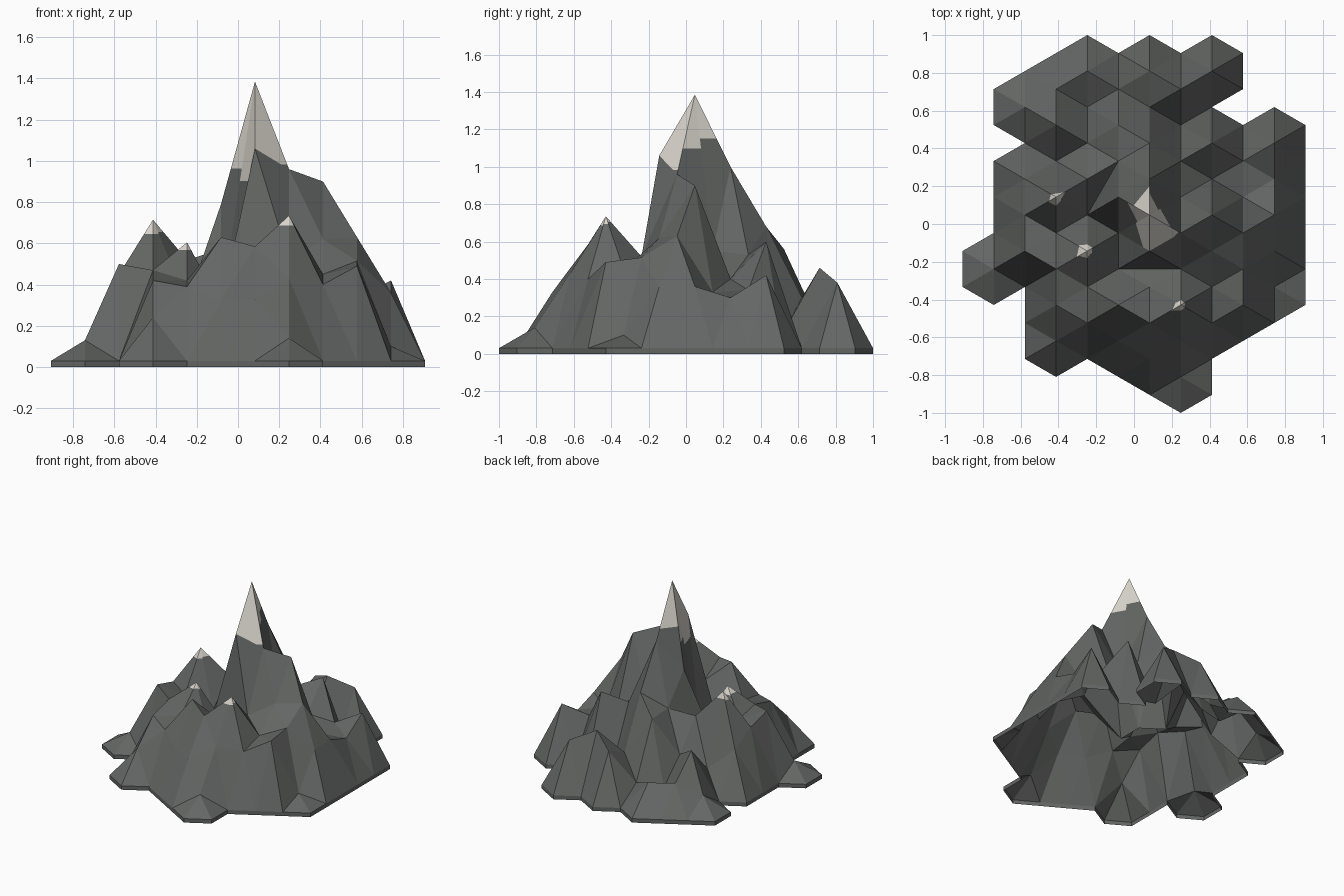
import bpy, bmesh
from mathutils import Vector

if "Cube" in bpy.data.objects:
    bpy.data.objects.remove(bpy.data.objects["Cube"])

R = 0.03                      # rim height
STEP_X = 0.165                # triangular lattice spacing
STEP_Y = 2 / 10.5


def material(name, rgb):
    m = bpy.data.materials.new(name)
    m.diffuse_color = (*rgb, 1)
    m.use_nodes = True
    m.node_tree.nodes["Principled BSDF"].inputs["Base Color"].default_value = m.diffuse_color
    return m


# Lattice columns, left to right: northernmost y, then heights going south
columns = [
    (-0.143, [R, R]),
    (0.714, [R, R, R, R, R, .13, R]),
    (0.81, [R, .15, R, .35, .45, .5, R, R, R]),
    (0.905, [R, .235, .41, .2, .715, .43, .47, .42, .24, R]),
    (1.0, [R, .23, .12, .3, .52, .31, .605, .42, .39, R]),
    (0.905, [R, .15, .56, .57, .79, .3, .3, .63, .32, R]),
    (1.0, [R, .38, .3, .68, 1.0, 1.385, 1.06, .48, .585, .33, R]),
    (0.905, [R, .46, .12, .53, .55, .96, .52, .735, .43, .14, R]),
    (1.0, [R, .38, R, .6, .4, .9, .62, .45, .4, R, R]),
    (0.905, [R, R, R, .34, .33, .63, .515, .49, R]),
    (0.62, [R, .42, .3, .36, .36, .1, R]),
    (0.524, [R] * 6),
]

bm = bmesh.new()
grid = {}                     # (column, half-row) -> vertex
for i, (top, heights) in enumerate(columns):
    k0 = round((1 - top) / (STEP_Y / 2))
    for n, z in enumerate(heights):
        k = k0 + 2 * n
        grid[i, k] = bm.verts.new(((i - 5.5) * STEP_X, 1 - k * STEP_Y / 2, z))

# Terrain: each north-south edge makes a triangle on either side
for (i, k), v in list(grid.items()):
    w = grid.get((i, k + 2))
    if not w:
        continue
    for side in (-1, 1):
        t = grid.get((i + side, k + 1))
        if not t or all(p.co.z <= R + 1e-5 for p in (v, w, t)):
            continue          # leave the notches in the outline open
        bm.faces.new((v, w, t) if side > 0 else (v, t, w))

# Turn two creases so the main peak drops off as sharp cliffs
for a, b in (((6, 12), (6, 14)), ((5, 9), (4, 8))):
    bmesh.ops.rotate_edges(bm, edges=[bm.edges.get((grid[a], grid[b]))])

# Low skirt around the open base
rim = [e for e in bm.edges if e.is_boundary]
new = bmesh.ops.extrude_edge_only(bm, edges=rim)["geom"]
for v in new:
    if isinstance(v, bmesh.types.BMVert):
        v.co.z = 0
bmesh.ops.recalc_face_normals(bm, faces=bm.faces[:])
if sum(f.normal.z for f in bm.faces) < 0:
    bmesh.ops.reverse_faces(bm, faces=bm.faces[:])

# Snow caps: cut each face of a summit at its own snow line, paint the tips
caps = [((6, 10), 1.03, 0.08, 0.1), ((3, 9), 0.655, 0, 0.01),
        ((4, 12), 0.56, 0, -0.01), ((7, 15), 0.695, 0, 0.01)]
for key, line, east, north in caps:
    peak = grid[key]
    for f in list(peak.link_faces):
        d = f.calc_center_median() - peak.co
        d.z = 0
        d.normalize()
        bmesh.ops.bisect_plane(
            bm, geom=[f] + list(f.edges) + list(f.verts), dist=1e-5,
            plane_co=Vector((0, 0, line + east * d.x + north * d.y)),
            plane_no=Vector((0, 0, 1)))
    for f in peak.link_faces:
        f.material_index = 1

mesh = bpy.data.meshes.new("mountain")
bm.to_mesh(mesh)
bm.free()
mesh.materials.append(material("dark grey rock", (0.125, 0.133, 0.127)))
mesh.materials.append(material("snow", (0.70, 0.67, 0.61)))
bpy.context.collection.objects.link(bpy.data.objects.new("mountain", mesh))
